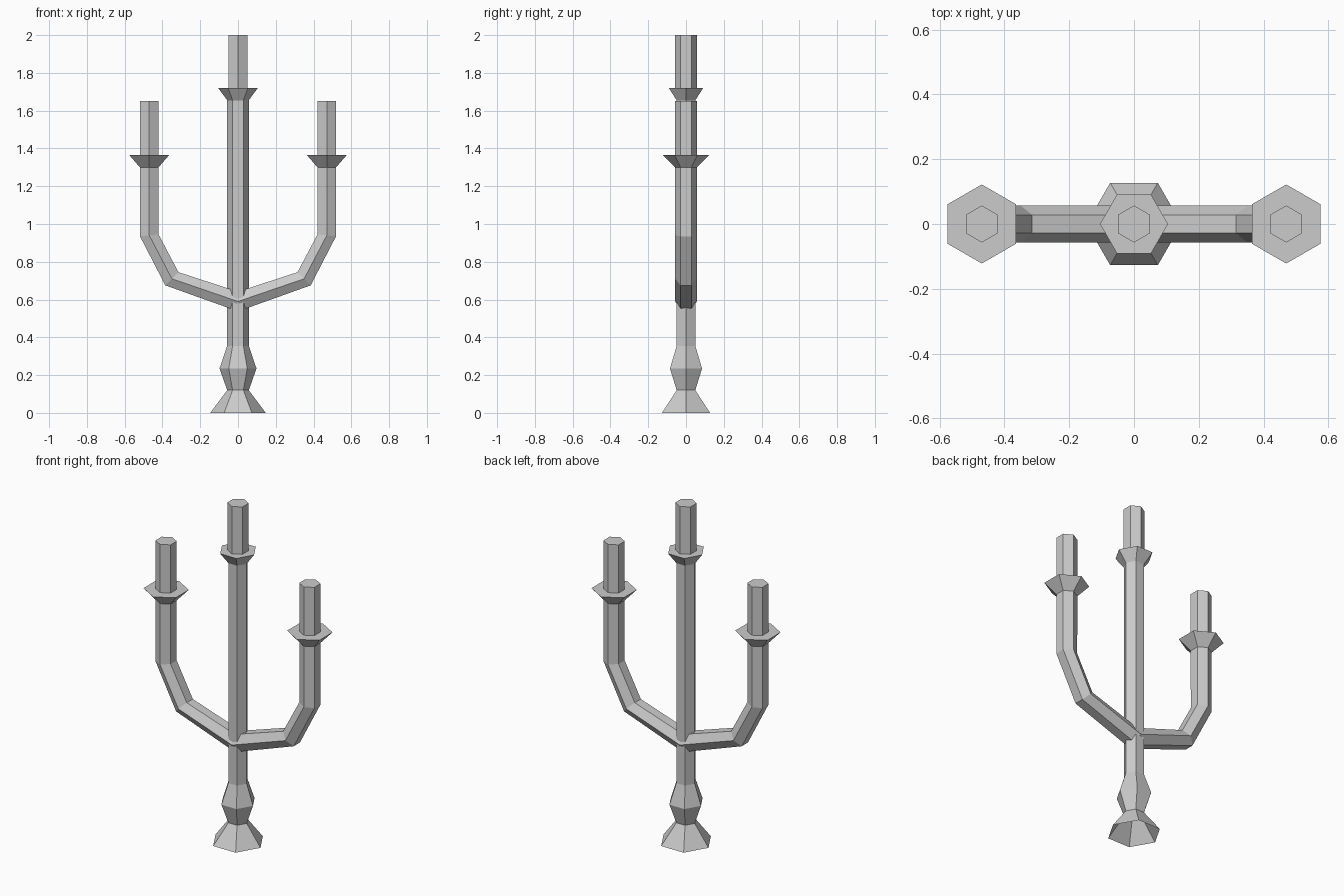
import bpy
import bmesh
from math import cos, sin, pi, radians

if "Cube" in bpy.data.objects:
    bpy.data.objects.remove(bpy.data.objects["Cube"])

SIDES = 6


def hex_ring(r, turn):
    return [(r * cos(turn + i * 2 * pi / SIDES), r * sin(turn + i * 2 * pi / SIDES))
            for i in range(SIDES)]


def loft(name, stations, turn, cap_start=False, cap_end=True):
    """Skin hexagon rings; station = (x, z, radius, tilt about y in degrees)."""
    bm = bmesh.new()
    rings = []
    for x, z, r, tilt in stations:
        t = radians(tilt)
        rings.append([bm.verts.new((x + u * cos(t), v, z + u * sin(t)))
                      for u, v in hex_ring(r, turn)])
    for a, b in zip(rings, rings[1:]):
        for i in range(SIDES):
            j = (i + 1) % SIDES
            bm.faces.new((a[i], a[j], b[j], b[i]))
    if cap_start:
        bm.faces.new(rings[0][::-1])
    if cap_end:
        bm.faces.new(rings[-1])
    mesh = bpy.data.meshes.new(name)
    bm.to_mesh(mesh)
    bm.free()
    obj = bpy.data.objects.new(name, mesh)
    bpy.context.collection.objects.link(obj)
    return obj


def mirror_x(obj):
    mod = obj.modifiers.new("mirror", 'MIRROR')
    mod.use_axis = (True, False, False)
    mod.use_mirror_merge = False


R = 0.057            # stem, arm and candle radius
CORNER_X = 0         # hexagon corner points along x
CORNER_Y = pi / 6    # hexagon corner points along y

# flared hollow foot, knop, stem and central cup
stem_profile = [(0.147, 0), (0.057, 0.12), (0.098, 0.235), (R, 0.355),
                (R, 1.655), (0.105, 1.72)]
loft("stem", [(0, z, r, 0) for r, z in stem_profile], CORNER_X)

# central candle
loft("centre_candle", [(0, 1.72, R, 0), (0, 2.0, R, 0)], CORNER_Y)

# bent side arms ending in cups
arm = loft("side_arm", [(0, 0.59, R, -71), (0.35, 0.71, R, -45),
                        (0.47, 0.94, R, -6), (0.47, 1.30, R, 0),
                        (0.47, 1.365, 0.122, 0)], CORNER_Y, cap_start=True)
mirror_x(arm)

# side candles
candle = loft("side_candle", [(0.47, 1.365, R, 0), (0.47, 1.65, R, 0)], CORNER_Y)
mirror_x(candle)
